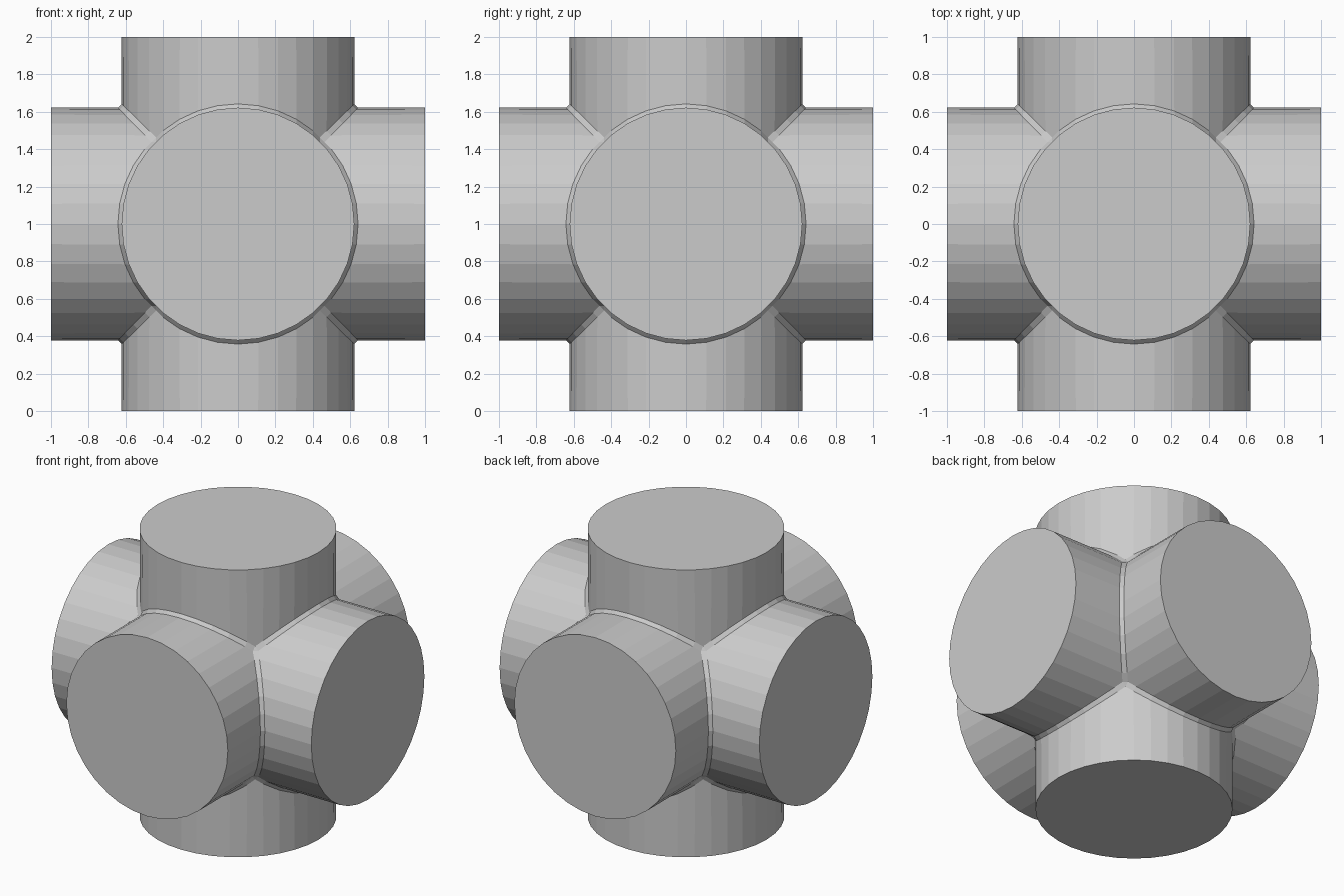
import bpy, bmesh
from math import pi

RADIUS, LENGTH, SIDES, FILLET = 0.622, 2.0, 36, 0.02

cube = bpy.data.objects.get("Cube")
if cube:
    bpy.data.objects.remove(cube, do_unlink=True)


def add_tube(name, rotation):
    bpy.ops.mesh.primitive_cylinder_add(vertices=SIDES, radius=RADIUS, depth=LENGTH,
                                        location=(0, 0, 1), rotation=rotation)
    tube = bpy.context.object
    tube.name = name
    bpy.ops.object.transform_apply(location=True, rotation=True, scale=True)
    return tube


# Three equal cylinders crossing at the centre
junction = add_tube("six_way_junction", (0, 0, 0))
arms = [add_tube("side_arms", (0, pi / 2, 0)),
        add_tube("front_back_arms", (pi / 2, 0, 0))]

# Fuse the arms into one solid
bpy.ops.object.select_all(action='DESELECT')
bpy.context.view_layer.objects.active = junction
junction.select_set(True)
for arm in arms:
    union = junction.modifiers.new("union", 'BOOLEAN')
    union.operation = 'UNION'
    union.solver = 'EXACT'
    union.object = arm
    bpy.ops.object.modifier_apply(modifier=union.name)
    bpy.data.objects.remove(arm, do_unlink=True)

# Narrow fillet along the concave seams between arms
bm = bmesh.new()
bm.from_mesh(junction.data)
bmesh.ops.remove_doubles(bm, verts=bm.verts, dist=0.0005)
bm.normal_update()
seams = [e for e in bm.edges
         if e.is_manifold and not e.is_convex and e.calc_face_angle() > 0.6]
bmesh.ops.bevel(bm, geom=seams, offset=FILLET, offset_type='OFFSET', segments=1,
                profile=0.5, affect='EDGES', clamp_overlap=False)
bmesh.ops.recalc_face_normals(bm, faces=bm.faces)
bm.to_mesh(junction.data)
bm.free()
